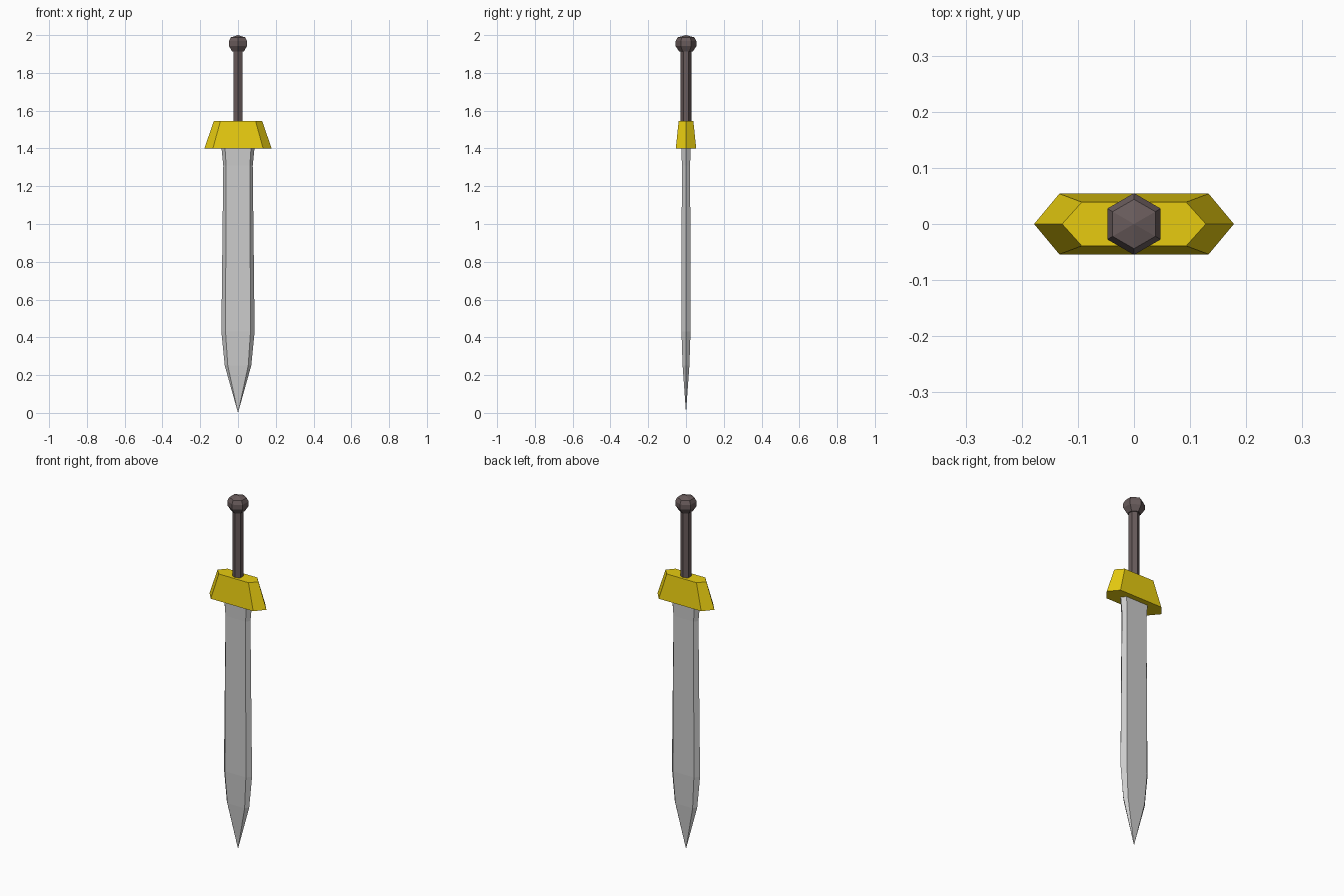
import bpy, bmesh
from math import sin, cos, pi

if "Cube" in bpy.data.objects:
    bpy.data.objects.remove(bpy.data.objects["Cube"])


def hexagon(r):
    # six-sided ring with corners on the y axis
    return [(r * sin(i * pi / 3), r * cos(i * pi / 3)) for i in range(6)]


def flat_hex(point, shoulder, depth):
    # elongated hexagon with its points on the x axis
    return [(point, 0), (shoulder, depth), (-shoulder, depth),
            (-point, 0), (-shoulder, -depth), (shoulder, -depth)]


def loft(name, sections, color=None, pole=None):
    # skin six-sided sections stacked in z, optionally ending in a point
    bm = bmesh.new()
    rings = [[bm.verts.new((x, y, z)) for x, y in pts] for z, pts in sections]
    for a, b in zip(rings, rings[1:]):
        for i in range(6):
            j = (i + 1) % 6
            bm.faces.new((a[i], a[j], b[j], b[i]))
    bm.faces.new(rings[0])
    if pole is None:
        bm.faces.new(rings[-1])
    else:
        tip = bm.verts.new((0, 0, pole))
        for i in range(6):
            bm.faces.new((rings[-1][i], rings[-1][(i + 1) % 6], tip))
    bmesh.ops.recalc_face_normals(bm, faces=bm.faces)
    mesh = bpy.data.meshes.new(name)
    bm.to_mesh(mesh)
    bm.free()
    obj = bpy.data.objects.new(name, mesh)
    bpy.context.collection.objects.link(obj)
    if color:
        mat = bpy.data.materials.get(color[0]) or bpy.data.materials.new(color[0])
        mat.diffuse_color = (*color[1], 1)
        mat.use_nodes = True
        mat.node_tree.nodes["Principled BSDF"].inputs["Base Color"].default_value = mat.diffuse_color
        mesh.materials.append(mat)
    return obj


GOLD = ("gold", (0.8, 0.6, 0.005))
BROWN = ("dark_brown", (0.14, 0.105, 0.105))

# Blade: bevelled edges, slight waist, tapering to the tip
loft("blade", [
    (1.41, flat_hex(0.088, 0.069, 0.024)),
    (1.31, flat_hex(0.078, 0.063, 0.022)),
    (0.43, flat_hex(0.088, 0.066, 0.024)),
    (0.25, flat_hex(0.070, 0.054, 0.018)),
], pole=0)

# Guard: tapered hexagonal block
loft("guard", [
    (1.40, flat_hex(0.178, 0.133, 0.054)),
    (1.545, flat_hex(0.128, 0.093, 0.039)),
], GOLD)

# Grip
loft("grip", [(1.53, hexagon(0.029)), (1.93, hexagon(0.029))], BROWN)

# Pommel: low-poly knob
loft("pommel", [
    (1.912, hexagon(0.035)),
    (1.942, hexagon(0.055)),
    (1.968, hexagon(0.055)),
    (1.988, hexagon(0.044)),
], BROWN, pole=2.0)
